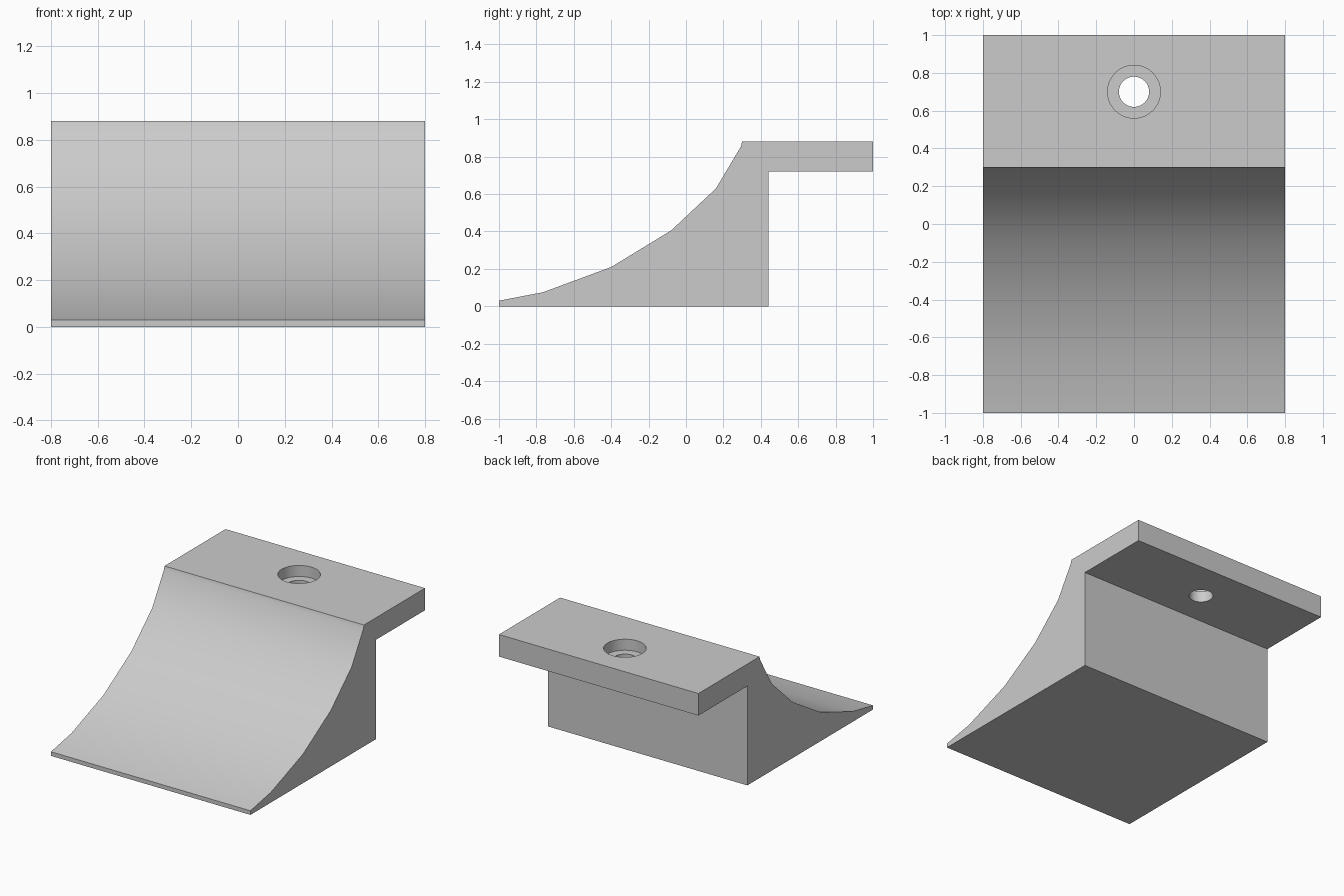
import bpy
import bmesh
import math

cube = bpy.data.objects.get("Cube")
if cube:
    bpy.data.objects.remove(cube, do_unlink=True)

HALF_WIDTH = 0.8
TOP = 0.88
HOLE_Y = 0.70


def make_material(name, value):
    mat = bpy.data.materials.new(name)
    mat.use_nodes = True
    color = (value, value, value, 1)
    mat.diffuse_color = color
    mat.node_tree.nodes["Principled BSDF"].inputs["Base Color"].default_value = color
    return mat


def link_bmesh(name, bm):
    mesh = bpy.data.meshes.new(name)
    bmesh.ops.recalc_face_normals(bm, faces=bm.faces)
    bm.to_mesh(mesh)
    bm.free()
    obj = bpy.data.objects.new(name, mesh)
    bpy.context.collection.objects.link(obj)
    return obj


def drill(target, radius, bottom):
    """Cut a vertical round hole from above the shelf down to bottom."""
    height = TOP + 0.1 - bottom
    bpy.ops.mesh.primitive_cylinder_add(
        vertices=48, radius=radius, depth=height,
        location=(0, HOLE_Y, bottom + height / 2))
    cutter = bpy.context.object
    cutter.hide_render = True
    mod = target.modifiers.new("hole", 'BOOLEAN')
    mod.operation = 'DIFFERENCE'
    mod.solver = 'EXACT'
    mod.object = cutter
    bpy.context.view_layer.objects.active = target
    bpy.ops.object.modifier_apply(modifier=mod.name)
    bpy.data.objects.remove(cutter, do_unlink=True)


# Side outline (y, z): base, back wall, overhanging shelf, concave ramp
outline = [(-1, 0), (0.44, 0), (0.44, 0.72), (1, 0.72), (1, TOP), (0.30, TOP),
           (0.294, 0.855), (0.16, 0.63), (-0.08, 0.405), (-0.40, 0.21),
           (-0.765, 0.075), (-1, 0.03)]
bm = bmesh.new()
side = bm.faces.new([bm.verts.new((-HALF_WIDTH, y, z)) for y, z in outline])
extruded = bmesh.ops.extrude_face_region(bm, geom=[side], use_keep_orig=True)
moved = [v for v in extruded["geom"] if isinstance(v, bmesh.types.BMVert)]
bmesh.ops.translate(bm, verts=moved, vec=(2 * HALF_WIDTH, 0, 0))
ramp = link_bmesh("ramp_block", bm)
ramp.data.materials.append(make_material("light grey", 0.6))

# Counterbored screw hole through the shelf
drill(ramp, 0.14, 0.80)
drill(ramp, 0.08, 0.62)

bpy.ops.object.select_all(action='DESELECT')
ramp.select_set(True)
bpy.context.view_layer.objects.active = ramp
bpy.ops.object.shade_smooth_by_angle(angle=math.radians(30))
